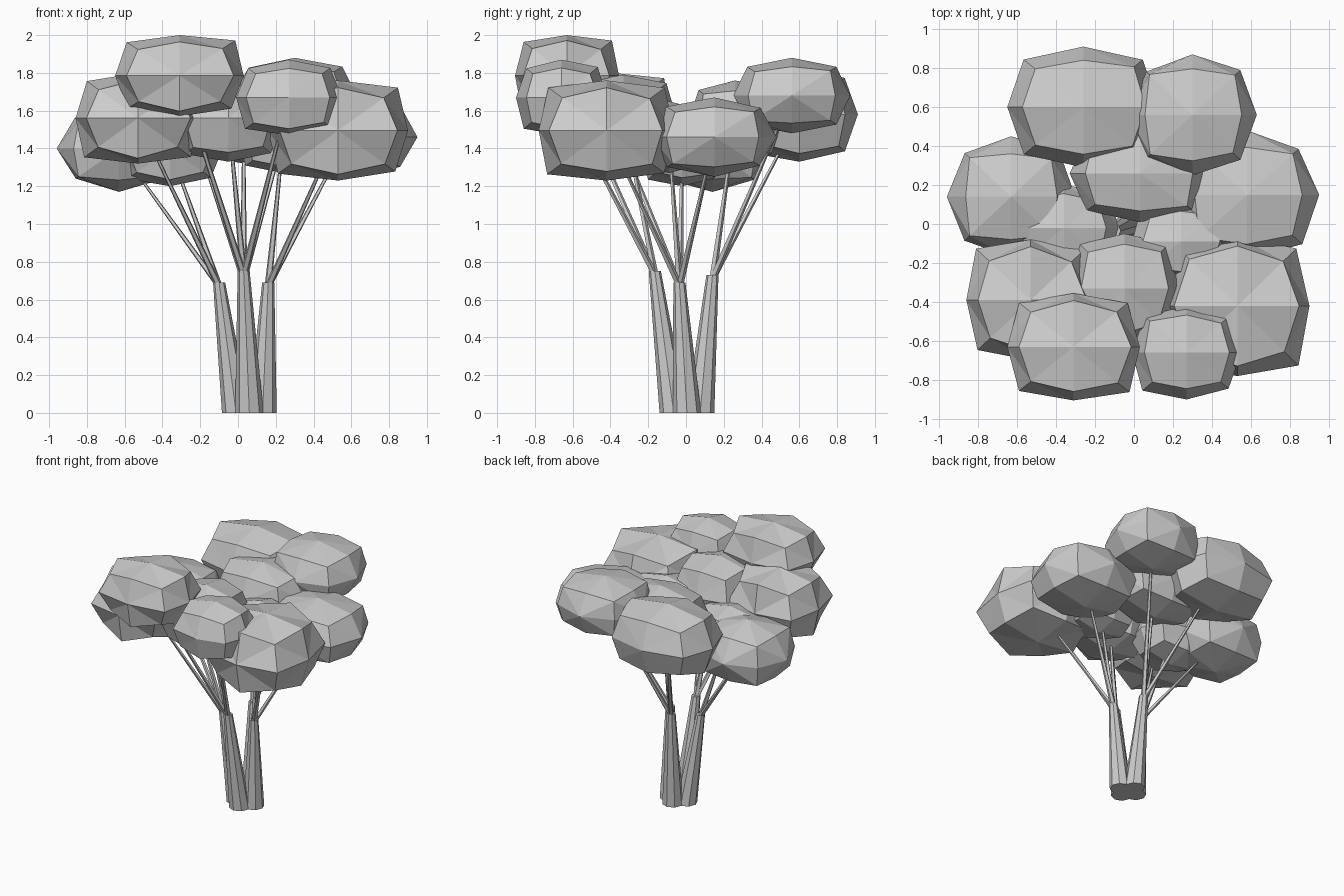
import bpy
import bmesh
import random
from mathutils import Vector

random.seed(4)
cube = bpy.data.objects.get("Cube")
if cube:
    bpy.data.objects.remove(cube, do_unlink=True)

grey = bpy.data.materials.new("plain_grey")
grey.use_nodes = True
grey.diffuse_color = (0.6, 0.6, 0.6, 1)
grey.node_tree.nodes["Principled BSDF"].inputs["Base Color"].default_value = (0.6, 0.6, 0.6, 1)


def finish(bm, name):
    bmesh.ops.recalc_face_normals(bm, faces=bm.faces[:])
    mesh = bpy.data.meshes.new(name)
    bm.to_mesh(mesh)
    bm.free()
    mesh.materials.append(grey)
    obj = bpy.data.objects.new(name, mesh)
    bpy.context.scene.collection.objects.link(obj)
    return obj


def foliage(name, centre, radii, edge):
    """Faceted clump: a subdivided cube with its edges and corners pulled in."""
    bm = bmesh.new()
    bmesh.ops.create_cube(bm, size=2)
    bmesh.ops.subdivide_edges(bm, edges=bm.edges[:], cuts=1, use_grid_fill=True)
    kind = {v: sum(abs(c) > 0.5 for c in v.co) for v in bm.verts}
    # fan every side out from its middle point
    for f in bm.faces[:]:
        middle = next(v for v in f.verts if kind[v] == 1)
        corner = next(v for v in f.verts if kind[v] == 3)
        bmesh.utils.face_split(f, middle, corner)
    for v in bm.verts:
        scale = (1, edge, 0.65)[kind[v] - 1]
        if kind[v] > 1:
            scale *= random.uniform(0.96, 1.04)
        v.co = Vector(centre) + Vector(c * r * scale for c, r in zip(v.co, radii))
    return finish(bm, name)


def limb(name, start, end, r_start, r_end, sides):
    """Tapered stem with level end rings."""
    bm = bmesh.new()
    bmesh.ops.create_cone(bm, cap_ends=True, segments=sides,
                          radius1=r_start, radius2=r_end, depth=1)
    a, b = Vector(start), Vector(end)
    for v in bm.verts:
        base = a if v.co.z < 0 else b
        v.co = base + Vector((v.co.x, v.co.y, 0))
    return finish(bm, name)


# Foliage clumps: centre, radii, edge fullness
clumps = {
    "back_right": ((-0.26, 0.6, 1.58), (0.39, 0.31, 0.25), 0.8),
    "back_left": ((0.30, 0.56, 1.68), (0.33, 0.31, 0.2), 0.74),
    "right": ((-0.63, 0.14, 1.4), (0.33, 0.31, 0.23), 0.72),
    "left": ((0.58, 0.15, 1.46), (0.37, 0.33, 0.21), 0.74),
    "middle_back": ((0.03, 0.26, 1.54), (0.36, 0.25, 0.22), 0.78),
    "front_right": ((-0.53, -0.39, 1.56), (0.33, 0.31, 0.24), 0.85),
    "front_top": ((-0.31, -0.63, 1.785), (0.34, 0.275, 0.215), 0.84),
    "middle_front": ((-0.05, -0.33, 1.56), (0.28, 0.28, 0.23), 0.8),
    "front_small": ((0.27, -0.66, 1.67), (0.28, 0.24, 0.2), 0.8),
    "front_left": ((0.53, -0.42, 1.495), (0.37, 0.36, 0.265), 0.85),
    "inner_right": ((-0.36, -0.02, 1.4), (0.28, 0.22, 0.2), 0.8),
    "inner_left": ((0.24, -0.09, 1.46), (0.25, 0.2, 0.19), 0.8),
}
for key, (centre, radii, edge) in clumps.items():
    foliage(key + "_foliage", centre, radii, edge)

# Four trunks in a cross: foot, fork and the clumps each one carries
trunks = {
    "right": ((-0.01, 0.005, 0), (-0.10, -0.035, 0.69),
              ("right", "inner_right", "front_right")),
    "left": ((0.13, 0.005, 0), (0.16, -0.035, 0.69),
             ("left", "front_left", "inner_left")),
    "front": ((0.06, -0.065, 0), (0.03, -0.165, 0.75),
              ("front_top", "middle_front", "front_small")),
    "back": ((0.06, 0.075, 0), (0.03, 0.14, 0.73),
             ("back_right", "back_left", "middle_back")),
}
for side, (foot, fork, carried) in trunks.items():
    limb(side + "_trunk", foot, fork, 0.075, 0.032, 8)
    for key in carried:
        start = Vector(fork) - Vector((0, 0, 0.02))
        limb(key + "_branch", start, clumps[key][0], 0.02, 0.007, 5)
